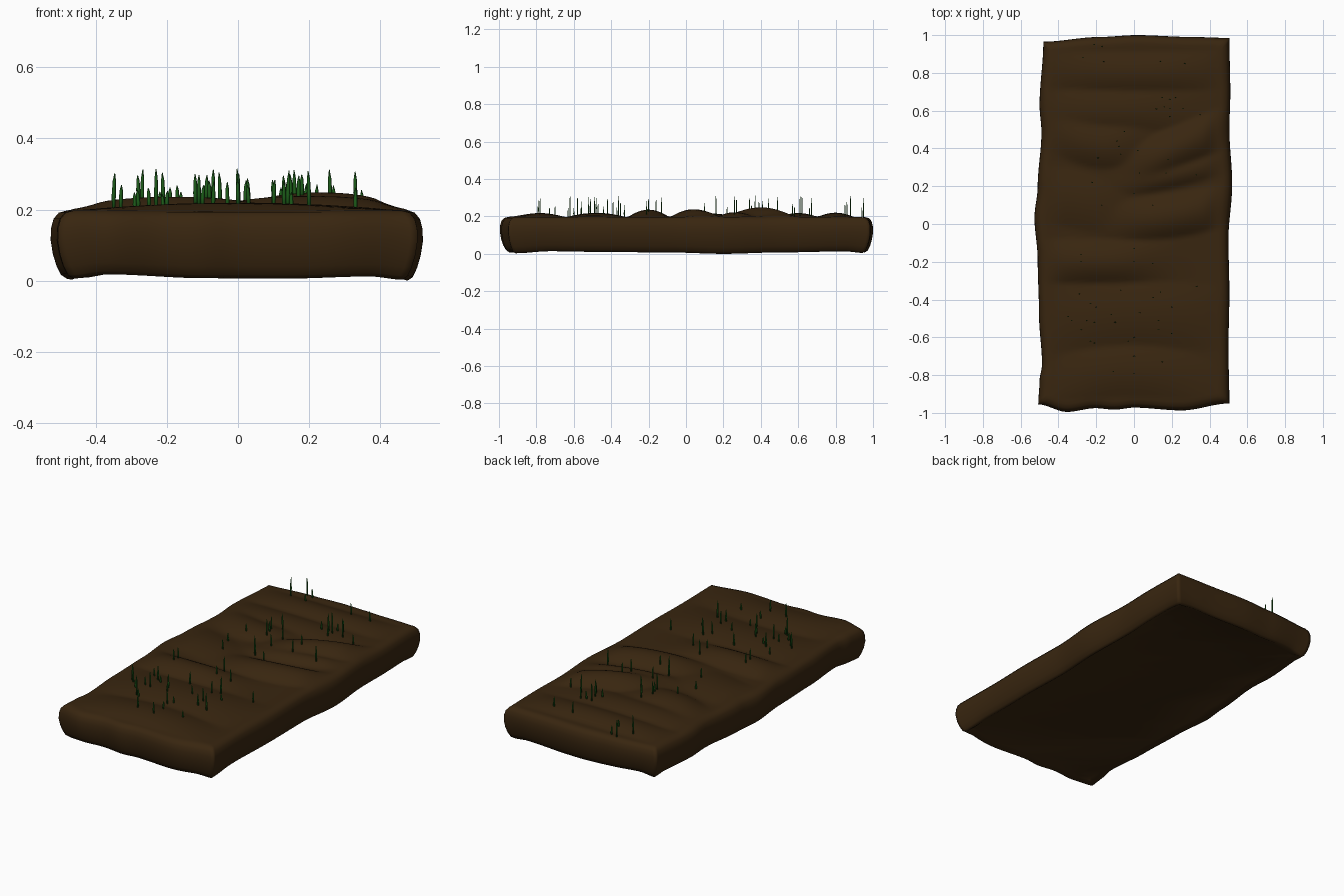
import bpy, bmesh, math, random

if "Cube" in bpy.data.objects:
    bpy.data.objects.remove(bpy.data.objects["Cube"])

random.seed(4)
NX, NY = 48, 110


def curve(pts, t):
    # smooth interpolation through (position, value) pairs
    if t <= pts[0][0]:
        return pts[0][1]
    for (a, va), (b, vb) in zip(pts, pts[1:]):
        if t <= b:
            f = (t - a) / (b - a)
            f = f * f * (3 - 2 * f)
            return va + (vb - va) * f
    return pts[-1][1]


# Wavy outline of the slab
LEFT = [(-1, -.507), (-.87, -.50), (-.78, -.487), (-.5, -.503), (-.2, -.51), (.03, -.527), (.2, -.51), (.5, -.49), (.65, -.50), (1, -.48)]
RIGHT = [(-1, .505), (-.7, .50), (-.4, .505), (-.1, .50), (.2, .52), (.5, .505), (.7, .51), (1, .505)]
FRONT = [(-1, -.955), (-.7, -.995), (-.4, -.975), (-.2, -.983), (0, -.972), (.5, -.987), (1, -.95)]
BACK = [(-1, .965), (-.4, .99), (0, 1.0), (.6, .99), (1, .985)]
BOTTOM_X = [(-1, .014), (-.8, .038), (-.2, .016), (.3, .014), (.8, .026), (1, .008)]
BOTTOM_Y = [(-1, .012), (-.8, .034), (-.5, .026), (-.1, .02), (.2, .006), (.5, .02), (.9, .032), (1, .016)]

# Mounds: centre x, centre y, tilt, bend, half length, half width, height
MOUNDS = [
    (-.02, -.78, .0, -.5, .40, .15, .026),
    (.00, -.48, .0, -.1, .42, .18, .027),
    (-.18, -.20, .0, .1, .30, .12, .044),
    (.20, .04, .15, .3, .30, .12, .046),
    (-.28, .12, -.25, .0, .22, .16, .024),
    (.20, .26, .22, .2, .26, .075, .030),
    (.23, .40, .42, .0, .24, .13, .056),
    (-.20, .42, -.15, .9, .22, .13, .038),
    (-.10, .60, .0, .0, .38, .12, .026),
    (.00, .80, .0, .1, .42, .11, .028),
]


def outline(u, v):
    l, r = curve(LEFT, v), curve(RIGHT, v)
    f, b = curve(FRONT, u), curve(BACK, u)
    return l + (r - l) * (u + 1) / 2, f + (b - f) * (v + 1) / 2


def ground(x, y):
    # highest mound wins softly, leaving creased valleys between mounds
    total = 0
    for cx, cy, tilt, bend, ln, w, h in MOUNDS:
        dx = x - cx
        dy = (y - cy - tilt * dx - bend * dx * dx) / w
        if abs(dy) < 1:
            total += (h * math.exp(-abs(dx / ln) ** 2.6) * (1 - dy * dy) ** 1.15) ** 4
    edge = max(min((.5 - abs(x)) / .12, (.98 - abs(y)) / .08, 1), 0)
    return .196 + (total ** .25 - .006) * edge


def material(name, color):
    m = bpy.data.materials.new(name)
    m.diffuse_color = (*color, 1)
    m.use_nodes = True
    m.node_tree.nodes["Principled BSDF"].inputs["Base Color"].default_value = m.diffuse_color
    return m


def add_object(name, bm, mat):
    me = bpy.data.meshes.new(name)
    bmesh.ops.recalc_face_normals(bm, faces=bm.faces)
    for f in bm.faces:
        f.smooth = True
    bm.to_mesh(me)
    bm.free()
    ob = bpy.data.objects.new(name, me)
    ob.data.materials.append(mat)
    bpy.context.collection.objects.link(ob)
    return ob


# Soil slab: rolling top, rounded wavy walls, flat underside
bm = bmesh.new()


def inset_point(i, j, d):
    u, v = (2 * i / NX - 1), (2 * j / NY - 1)
    return (*outline(u * (1 - d / .5), v * (1 - d)), u, v)


top = {}
for i in range(NX + 1):
    for j in range(NY + 1):
        x, y, u, v = inset_point(i, j, .045)
        top[i, j] = bm.verts.new((x, y, ground(x, y) + .003))
for i in range(NX):
    for j in range(NY):
        bm.faces.new((top[i, j], top[i + 1, j], top[i + 1, j + 1], top[i, j + 1]))

rim = [(i, 0) for i in range(NX)] + [(NX, j) for j in range(NY)]
rim += [(i, NY) for i in range(NX, 0, -1)] + [(0, j) for j in range(NY, 0, -1)]
previous = [top[k] for k in rim]
for d, h in [(.022, .97), (.008, .88), (.001, .74), (0, .56), (.006, .36), (.016, .18), (.028, .05), (.042, 0), (.07, None)]:
    ring = []
    for i, j in rim:
        x, y, u, v = inset_point(i, j, d)
        low = (curve(BOTTOM_X, u) + curve(BOTTOM_Y, v)) / 2 - .006
        z = .028 if h is None else low + (.198 - low) * h
        ring.append(bm.verts.new((x, y, z)))
    for k in range(len(rim)):
        n = (k + 1) % len(rim)
        bm.faces.new((previous[k], ring[k], ring[n], previous[n]))
    previous = ring
bm.faces.new(previous)
lowest = min(v.co.z for v in bm.verts)
for v in previous + ring:
    v.co.z = max(v.co.z, lowest)
bmesh.ops.translate(bm, verts=bm.verts, vec=(0, 0, -lowest))
add_object("soil_bed", bm, material("soil", (.040, .019, .005)))

# Grass blades: thin tapered shoots in loose clusters
SPOTS = [
    (-.21, .95), (-.17, .94), (-.16, .86), (-.27, .88), (.14, .86), (.27, .85), (.15, .67), (.19, .66), (.22, .67),
    (.16, .62), (.12, .61), (.19, .61), (.26, .61), (.19, .57), (.35, .58), (-.05, .49), (-.09, .44), (-.08, .41), (-.07, .37),
    (.02, .39), (.18, .34), (.33, .26), (-.19, .35), (.03, .27), (.17, .27), (-.22, .22), (-.17, .10), (.00, .16),
    (.10, .10), (-.28, -.16), (0, -.13), (0, -.20), (.10, -.21), (-.28, -.20), (.33, -.33), (-.29, -.37),
    (-.23, -.42), (-.20, -.44), (.10, -.39), (.14, -.36), (.20, -.44), (-.07, -.35), (-.35, -.49), (-.33, -.51),
    (-.25, -.51), (-.21, -.52), (-.10, -.52), (.03, -.47), (.13, -.51), (.13, -.56), (-.28, -.56), (-.23, -.62),
    (-.21, -.63), (0, -.60), (.2, -.58), (.15, -.73), (.0, -.70), (-.11, -.78), (.0, -.79), (-.03, -.62), (-.12, -.48)]

bm = bmesh.new()
for n, (px, py) in enumerate(SPOTS):
    g = ground(px, py) - lowest
    tip = random.uniform(.295, .315) if n % 3 == 0 else g + random.uniform(.04, .08)
    lean = random.uniform(-.004, .004)
    rings = []
    for f, w in [(0, .005), (.45, .0058), (.8, .0045), (1, .001)]:
        cx = px + lean * f * f
        z = g - .01 + (tip - g + .01) * f
        rings.append([bm.verts.new((cx + a * w, py + b * w * .5, z))
                      for a, b in ((-1, 0), (0, -1), (1, 0), (0, 1))])
    for lo, hi in zip(rings, rings[1:]):
        for k in range(4):
            bm.faces.new((lo[k], lo[(k + 1) % 4], hi[(k + 1) % 4], hi[k]))
    bm.faces.new(rings[-1])
    bm.faces.new(rings[0][::-1])
add_object("grass_blades", bm, material("grass", (.012, .11, .010)))
